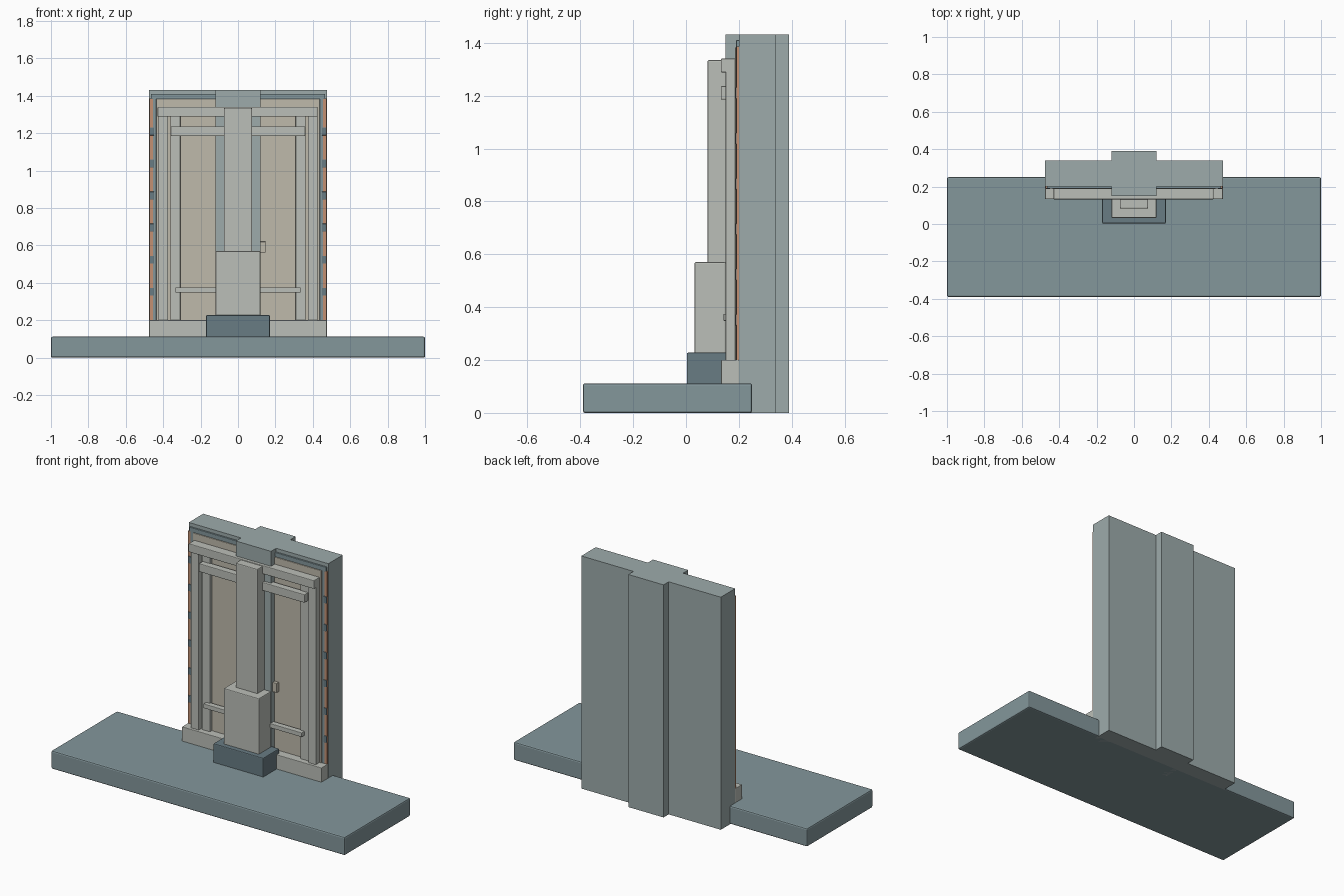
import bpy

if "Cube" in bpy.data.objects:
    bpy.data.objects.remove(bpy.data.objects["Cube"])


def material(name, rgb):
    m = bpy.data.materials.new(name)
    m.diffuse_color = (*rgb, 1)
    m.use_nodes = True
    m.node_tree.nodes["Principled BSDF"].inputs["Base Color"].default_value = m.diffuse_color
    return m


SLATE = material("slate", (0.23, 0.31, 0.33))
WALL = material("wall_grey", (0.34, 0.41, 0.41))
DARK = material("dark_slate", (0.14, 0.20, 0.23))
STONE = material("pale_stone", (0.50, 0.52, 0.48))
PANEL = material("beige", (0.52, 0.49, 0.41))
COPPER = material("copper", (0.55, 0.28, 0.17))


def box(name, x, y, z, mat, bevel=0.0):
    """Box from (min, max) ranges on each axis, with an optional small bevel."""
    bpy.ops.mesh.primitive_cube_add(size=1)
    ob = bpy.context.object
    ob.name = name
    for i, (a, b) in enumerate((x, y, z)):
        ob.location[i] = (a + b) / 2
        ob.scale[i] = b - a
    bpy.ops.object.transform_apply(location=False, rotation=False, scale=True)
    ob.data.materials.append(mat)
    if bevel:
        mod = ob.modifiers.new("soft_edge", 'BEVEL')
        mod.width = bevel
        mod.segments = 2
    return ob


def pair(name, x, y, z, mat, bevel=0.0):
    """The same box on the right and left sides."""
    box(name + "_right", x, y, z, mat, bevel)
    box(name + "_left", (-x[1], -x[0]), y, z, mat, bevel)


# Ground slab
box("base_slab", (-1, 1), (-0.39, 0.25), (0, 0.112), SLATE, 0.008)

# Back wall with central pilaster standing proud on both faces
box("back_wall", (-0.475, 0.475), (0.2, 0.34), (0, 1.432), WALL)
box("pilaster", (-0.12, 0.12), (0.15, 0.39), (0, 1.432), WALL)

# Plinth under the facade
box("plinth", (-0.475, 0.475), (0.133, 0.202), (0.1, 0.2), STONE, 0.003)

# Recessed panel and its surround
box("recessed_panel", (-0.437, 0.437), (0.186, 0.202), (0.19, 1.383), PANEL, 0.002)
box("surround_top", (-0.466, 0.466), (0.19, 0.202), (1.383, 1.41), SLATE, 0.002)
pair("surround_side", (0.437, 0.456), (0.19, 0.202), (0.19, 1.40), SLATE, 0.002)

# Copper edge strips held by dark clips
pair("copper_strip", (0.455, 0.473), (0.191, 0.202), (0.19, 1.385), COPPER)
for i in range(6):
    z = 0.352 + i * 0.1715
    pair(f"strip_clip_{i}", (0.449, 0.471), (0.187, 0.202), (z - 0.021, z + 0.021), DARK, 0.002)

# Vertical posts
pair("outer_post", (0.373, 0.425), (0.15, 0.195), (0.19, 1.30), STONE, 0.003)
pair("inner_post", (0.308, 0.362), (0.167, 0.195), (0.19, 1.29), STONE, 0.003)

# Horizontal rails
box("top_rail", (-0.43, 0.425), (0.132, 0.192), (1.288, 1.34), STONE, 0.004)
box("second_rail", (-0.36, 0.36), (0.132, 0.175), (1.185, 1.236), STONE, 0.004)
box("lower_rail", (-0.335, 0.335), (0.142, 0.178), (0.348, 0.375), STONE, 0.003)

# Door handle
box("handle", (0.119, 0.148), (0.165, 0.192), (0.562, 0.62), PANEL, 0.002)

# Stepped central column
box("column_foot", (-0.17, 0.17), (0.003, 0.16), (0.1, 0.228), DARK, 0.005)
box("column_pedestal", (-0.12, 0.12), (0.032, 0.1505), (0.22, 0.57), STONE, 0.005)
box("column_shaft", (-0.075, 0.075), (0.082, 0.155), (0.56, 1.335), STONE, 0.005)
